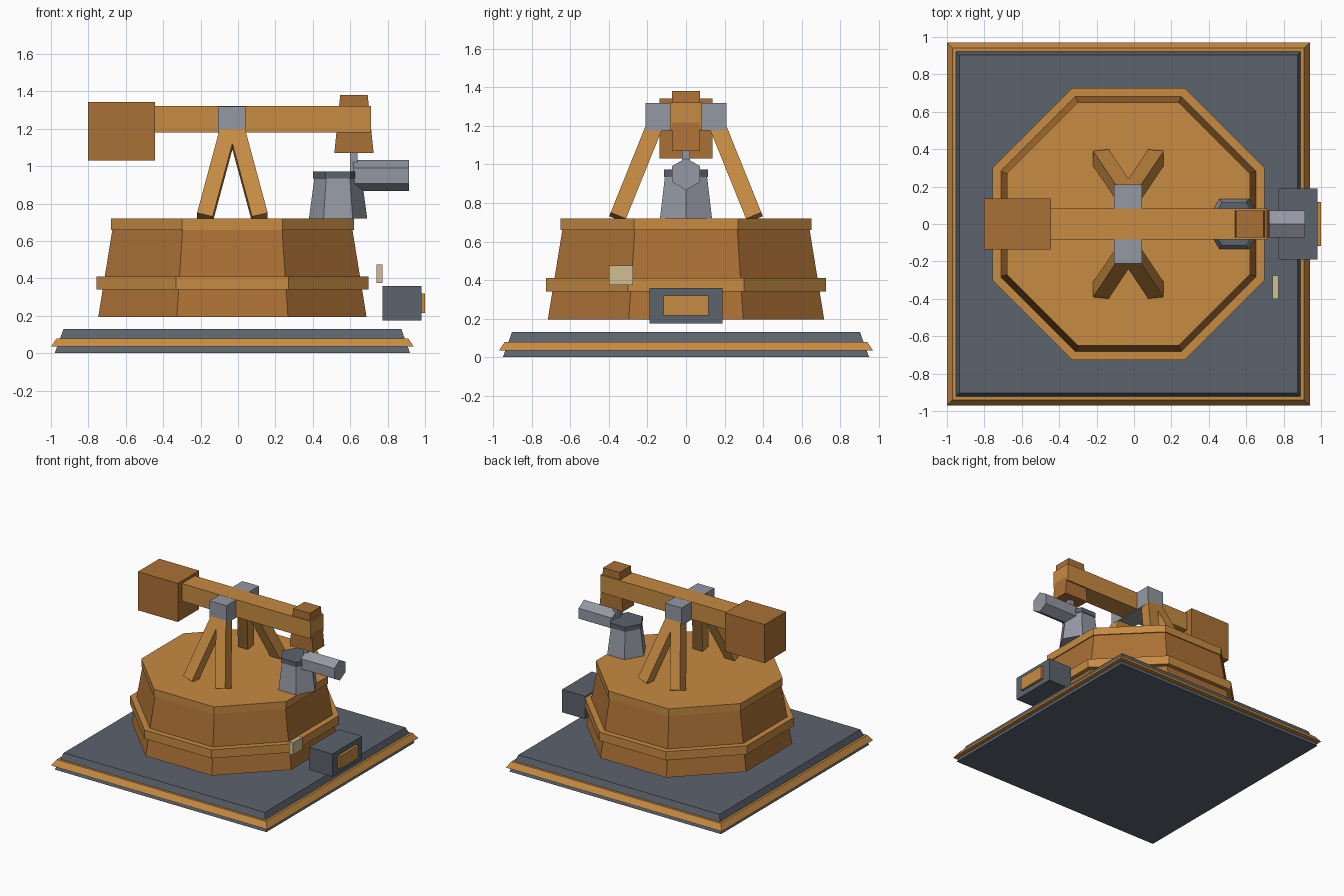
import bpy, bmesh, math
from mathutils import Matrix, Vector

cube = bpy.data.objects.get("Cube")
if cube:
    bpy.data.objects.remove(cube, do_unlink=True)


def material(name, rgb):
    m = bpy.data.materials.new(name)
    m.use_nodes = True
    m.diffuse_color = (*rgb, 1)
    m.node_tree.nodes["Principled BSDF"].inputs["Base Color"].default_value = (*rgb, 1)
    return m


ORANGE = material("light_rust", (0.57, 0.26, 0.055))
BROWN = material("dark_rust", (0.41, 0.165, 0.036))
SLATE = material("dark_slate", (0.107, 0.125, 0.153))
STEEL = material("light_steel", (0.296, 0.314, 0.366))
CREAM = material("cream", (0.62, 0.52, 0.28))

CX = -0.03  # centre of the platform, tower and tripod


def finish(name, bm, mat):
    bmesh.ops.recalc_face_normals(bm, faces=bm.faces)
    mesh = bpy.data.meshes.new(name)
    bm.to_mesh(mesh)
    bm.free()
    mesh.materials.append(mat)
    ob = bpy.data.objects.new(name, mesh)
    bpy.context.collection.objects.link(ob)
    return ob


def box(name, mat, x, y, z, top_x=1):
    """Box from axis ranges; top_x scales the upper face along x."""
    bm = bmesh.new()
    bmesh.ops.create_cube(bm, size=1)
    for v in bm.verts:
        if v.co.z > 0:
            v.co.x *= top_x
        v.co = Vector([(a + b) / 2 + c * (b - a) for c, (a, b) in zip(v.co, (x, y, z))])
    return finish(name, bm, mat)


def prism(name, mat, sides, x, z0, z1, flat0, flat1, turn=0.5):
    """Tapered upright prism sized by centre-to-flat distance; turn is in side steps."""
    bm = bmesh.new()
    k = 1 / math.cos(math.pi / sides)
    rings = []
    for z, r in ((z0, flat0 * k), (z1, flat1 * k)):
        angles = [2 * math.pi * (i + turn) / sides for i in range(sides)]
        rings.append([bm.verts.new((x + r * math.cos(a), r * math.sin(a), z)) for a in angles])
    low, high = rings
    bm.faces.new(low)
    bm.faces.new(high)
    for i in range(sides):
        j = (i + 1) % sides
        bm.faces.new((low[i], low[j], high[j], high[i]))
    return finish(name, bm, mat)


# Square platform with a sloping trim band
prism("platform", SLATE, 4, CX, 0, 0.13, 0.95, 0.903)
prism("platform_trim", ORANGE, 4, CX, 0.035, 0.08, 0.97, 0.94)

# Octagonal tower with middle band and deck
prism("tower", BROWN, 8, CX, 0.195, 0.69, 0.717, 0.637)
prism("tower_band", ORANGE, 8, CX, 0.34, 0.41, 0.727, 0.727)
prism("tower_deck", ORANGE, 8, CX, 0.66, 0.72, 0.65, 0.65)

# Four splayed legs leaning in to the pivot
for sx in (-1, 1):
    for sy in (-1, 1):
        foot = Vector((CX + sx * 0.147, sy * 0.355, 0.725))
        head = Vector((CX, sy * 0.135, 1.27))
        d = (head - foot).normalized()
        side = d.cross(Vector((1, 0, 0))).normalized()
        across = side.cross(d)
        leg = box(f"leg_{'left' if sx > 0 else 'right'}_{'back' if sy > 0 else 'front'}", ORANGE,
                  (-0.043, 0.043), (-0.043, 0.043), (0, (head - foot).length))
        turn = Matrix((across, side, d)).transposed().to_4x4()
        leg.data.transform(Matrix.Translation(foot) @ turn)
        if turn.determinant() < 0:
            leg.data.flip_normals()

# Rocking beam, pivot, counterweight and head
box("pivot_block", STEEL, (-0.107, 0.042), (-0.21, 0.21), (1.175, 1.32))
box("rocking_beam", ORANGE, (-0.45, 0.71), (-0.083, 0.083), (1.18, 1.321))
box("counterweight", BROWN, (-0.803, -0.445), (-0.137, 0.137), (1.03, 1.343))
box("beam_head", BROWN, (0.515, 0.725), (-0.072, 0.072), (1.07, 1.38), top_x=0.7)
box("pump_rod", STEEL, (0.6, 0.64), (-0.02, 0.02), (0.95, 1.1))

# Hexagonal wellhead with collar and outlet pipe
prism("wellhead", STEEL, 6, 0.535, 0.72, 0.95, 0.135, 0.108, turn=0)
prism("wellhead_collar", SLATE, 6, 0.535, 0.935, 0.973, 0.115, 0.115, turn=0)
pipe = prism("outlet_pipe", STEEL, 6, 0, 0.615, 0.915, 0.072, 0.072, turn=0.5)
pipe.data.transform(Matrix.Translation((0, 0, 0.95)) @ Matrix.Rotation(math.pi / 2, 4, 'Y')
                    @ Matrix.Rotation(math.pi / 6, 4, 'Z'))

# Control box with panel, and a small sign beside it
box("control_box", SLATE, (0.772, 0.98), (-0.19, 0.19), (0.175, 0.36))
box("control_panel", ORANGE, (0.97, 1.0), (-0.117, 0.117), (0.215, 0.32))
box("sign_plate", CREAM, (0.74, 0.772), (-0.4, -0.275), (0.375, 0.475))
